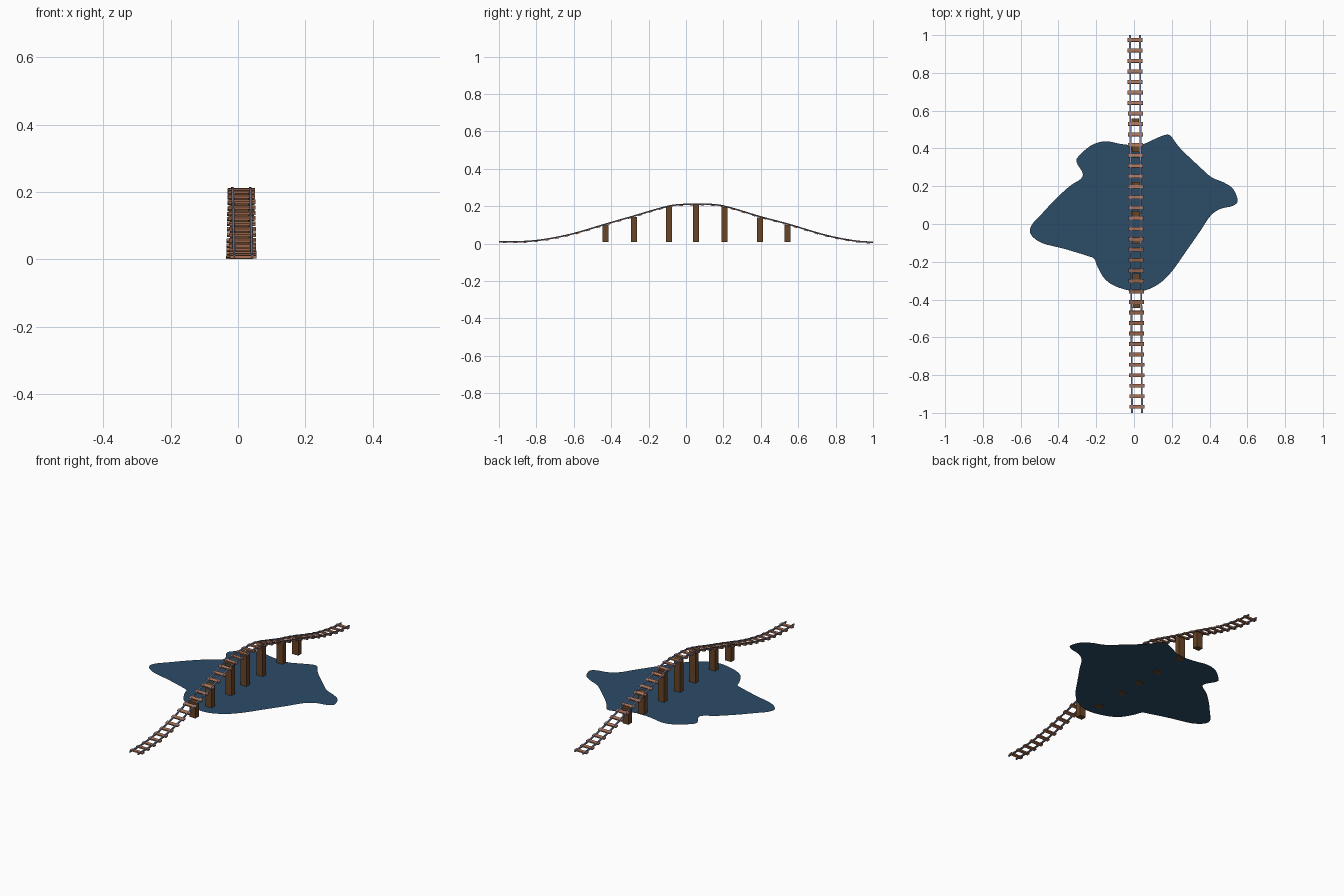
import bpy, bmesh, math
from mathutils import Vector, Matrix

if "Cube" in bpy.data.objects:
    bpy.data.objects.remove(bpy.data.objects["Cube"])


def material(name, rgb):
    m = bpy.data.materials.new(name)
    m.diffuse_color = (*rgb, 1)
    m.use_nodes = True
    m.node_tree.nodes["Principled BSDF"].inputs["Base Color"].default_value = m.diffuse_color
    return m


WATER = material("water_blue", (0.025, 0.072, 0.135))
STEEL = material("rail_steel", (0.19, 0.21, 0.32))
TIE = material("tie_wood", (0.42, 0.17, 0.09))
POST = material("post_wood", (0.14, 0.06, 0.02))

# Height profile of the track (y, z)
PROFILE = [(-1.1, .009), (-1, .009), (-.87, .010), (-.75, .022), (-.6, .053), (-.43, .103),
           (-.28, .146), (-.09, .200), (0, .209), (.13, .209), (.21, .198),
           (.4, .142), (.55, .102), (.75, .043), (.9, .014), (1, .006), (1.1, .004)]


def height(y):
    """Smooth Hermite interpolation through the profile."""
    i = 1
    while i < len(PROFILE) - 3 and y > PROFILE[i + 1][0]:
        i += 1
    (ya, za), (y0, z0), (y1, z1), (yb, zb) = PROFILE[i - 1:i + 3]
    h = y1 - y0
    t = (y - y0) / h
    m0, m1 = (z1 - za) / (y1 - ya) * h, (zb - z0) / (yb - y0) * h
    return ((2*t**3 - 3*t*t + 1) * z0 + (t**3 - 2*t*t + t) * m0
            + (3*t*t - 2*t**3) * z1 + (t**3 - t*t) * m1)


def frame(y):
    """Matrix sitting on the track: local y along it, local z normal to it."""
    slope = (height(y + .005) - height(y - .005)) / .01
    return (Matrix.Translation((.0103 - .0055 * y, y, height(y)))
            @ Matrix.Rotation(math.atan(slope), 4, 'X'))


def finish(name, bm, mat, smooth=False):
    bmesh.ops.recalc_face_normals(bm, faces=bm.faces)
    me = bpy.data.meshes.new(name)
    bm.to_mesh(me)
    bm.free()
    me.materials.append(mat)
    ob = bpy.data.objects.new(name, me)
    bpy.context.collection.objects.link(ob)
    if smooth:
        bpy.context.view_layer.objects.active = ob
        ob.select_set(True)
        bpy.ops.object.shade_smooth_by_angle(angle=math.radians(30))
        ob.select_set(False)


def box(bm, matrix, size):
    bmesh.ops.create_cube(bm, size=1, matrix=matrix @ Matrix.Diagonal((*size, 1)))


# Rails: I-shaped section swept along the profile
half = [(.0045, -.003), (.0045, -.002), (.0015, -.001), (.0015, .002), (.0035, .003), (.0035, .005)]
section = half + [(-x, z) for x, z in reversed(half)]
for name, off in (("left_rail", -.0265), ("right_rail", .0265)):
    bm = bmesh.new()
    rings = []
    for i in range(81):
        f = frame(-1 + i / 40)
        f.translation.y = -1 + i / 40
        rings.append([bm.verts.new(f @ Vector((off + x, 0, z))) for x, z in section])
    n = len(section)
    for a, b in zip(rings, rings[1:]):
        for k in range(n):
            bm.faces.new((a[k], a[(k + 1) % n], b[(k + 1) % n], b[k]))
    bm.faces.new(rings[0])
    bm.faces.new(rings[-1])
    finish(name, bm, STEEL, True)

# Ties: evenly spaced boards under the rails
bm = bmesh.new()
for i in range(36):
    box(bm, frame(-.968 + i * .0555) @ Matrix.Translation((0, 0, -.002)), (.08, .019, .008))
finish("ties", bm, TIE)

# Support posts
bm = bmesh.new()
for y in (-.43, -.278, -.09, .053, .206, .396, .543):
    top, base = height(y) - .003, .008
    box(bm, Matrix.Translation((.0103 - .0055 * y, y, (top + base) / 2)), (.04, .032, top - base))
finish("support_posts", bm, POST)

# Lake: smooth closed outline through a few points
SHORE = [(.19, .47), (.225, .425), (.26, .385), (.345, .305), (.41, .248), (.475, .22), (.525, .185),
         (.549, .122), (.52, .095), (.457, .08), (.404, .042), (.351, -.037), (.277, -.143),
         (.198, -.254), (.124, -.322), (.03, -.357), (-.077, -.338), (-.15, -.296),
         (-.193, -.227), (-.21, -.185), (-.246, -.169), (-.367, -.132), (-.489, -.1),
         (-.547, -.053), (-.541, -.005), (-.489, .053), (-.42, .127), (-.341, .2),
         (-.283, .238), (-.272, .27), (-.304, .327), (-.293, .359), (-.225, .417),
         (-.15, .438), (-.066, .423), (.03, .418), (.108, .449), (.155, .469)]
pts = [Vector(p) for p in SHORE]
bm = bmesh.new()
loop = []
for i in range(len(pts)):
    a, b, c, d = (pts[(i + k) % len(pts)] for k in (-1, 0, 1, 2))
    for t in (0, .25, .5, .75):
        p = .5 * (2*b + (c - a)*t + (2*a - 5*b + 4*c - d)*t*t + (3*b - a - 3*c + d)*t**3)
        loop.append(bm.verts.new((p.x, p.y, .012)))
bm.faces.new(loop)
finish("lake", bm, WATER)
for v in bpy.data.objects["lake"].data.polygons:
    if v.normal.z < 0:
        v.flip()
